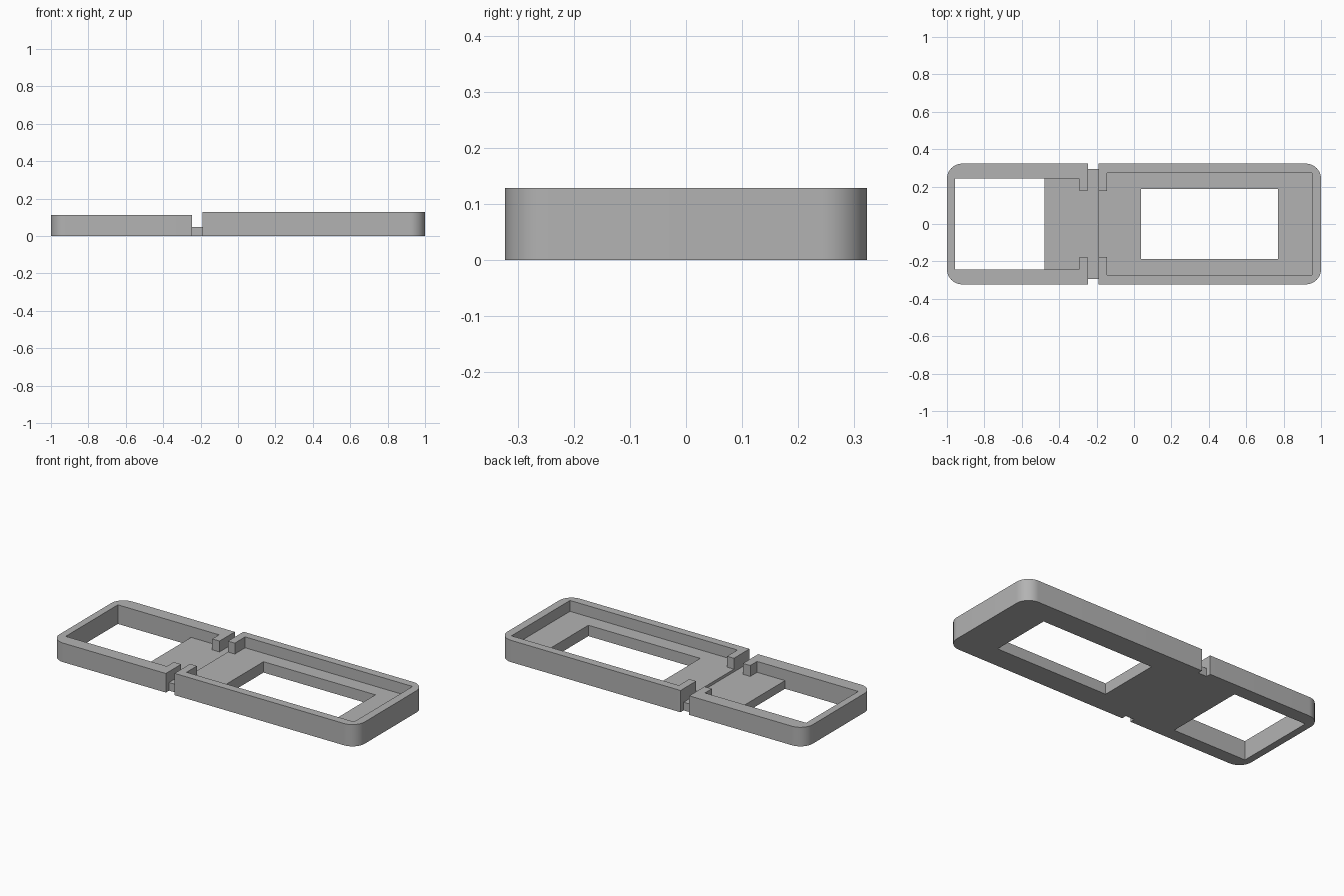
import bpy
import bmesh
import math

old = bpy.data.objects.get("Cube")
if old:
    bpy.data.objects.remove(old, do_unlink=True)

U = 1 / 62                      # design unit
LOW, HIGH = 7 * U, 8 * U        # rim heights of the small and large tray
FLOOR_LOW, FLOOR_HIGH = 3 * U, 4 * U
HALF = 20 * U                   # half depth
GAP_A, GAP_B = -0.247, -0.19    # hinge gap between the trays
TOP = 0.3                       # above everything

gray = bpy.data.materials.new("plain gray")
gray.use_nodes = True
tint = (0.45, 0.45, 0.45, 1)
gray.diffuse_color = tint
gray.node_tree.nodes["Principled BSDF"].inputs["Base Color"].default_value = tint


def box(name, x, y, z, radius=0):
    """Box from ranges, with optional rounded upright edges."""
    bm = bmesh.new()
    bmesh.ops.create_cube(bm, size=1)
    for v in bm.verts:
        for i, (a, b) in enumerate((x, y, z)):
            v.co[i] = b if v.co[i] > 0 else a
    if radius:
        upright = [e for e in bm.edges
                   if abs(e.verts[0].co.z - e.verts[1].co.z) > 0.01]
        bmesh.ops.bevel(bm, geom=upright, offset=radius, segments=14,
                        profile=0.5, affect='EDGES')
    mesh = bpy.data.meshes.new(name)
    bm.to_mesh(mesh)
    bm.free()
    obj = bpy.data.objects.new(name, mesh)
    bpy.context.collection.objects.link(obj)
    return obj


def carve(body, x, y, z):
    """Remove a box from the body."""
    cutter = box("cutter", x, y, z)
    cutter.hide_render = True
    mod = body.modifiers.new("carve", 'BOOLEAN')
    mod.operation, mod.solver, mod.object = 'DIFFERENCE', 'EXACT', cutter
    bpy.context.view_layer.objects.active = body
    bpy.ops.object.modifier_apply(modifier=mod.name)
    bpy.data.objects.remove(cutter, do_unlink=True)


def sym(w):
    return (-w, w)


body = box("hinged_tray", (-1, 1), sym(HALF), (0, HIGH), 5 * U)

# Small tray: lower rim, pocket, lip opening and window
carve(body, (-1.1, GAP_B), sym(1), (LOW, TOP))
carve(body, (-0.958, -0.295), sym(0.244), (FLOOR_LOW, TOP))
carve(body, (-0.31, -0.22), sym(0.18), (FLOOR_LOW, TOP))
carve(body, (-0.958, -0.478), sym(0.244), (-0.1, TOP))

# Large tray: pocket, lip opening and window
carve(body, (-0.145, 0.952), sym(0.274), (FLOOR_HIGH, TOP))
carve(body, (-0.22, -0.13), sym(0.177), (FLOOR_HIGH, TOP))
carve(body, (0.037, 0.77), sym(0.186), (-0.1, TOP))

# Hinge strip: thin web with shallow side notches
carve(body, (GAP_A, GAP_B), sym(1), (FLOOR_LOW, TOP))
for side in (-1, 1):
    carve(body, (GAP_A, GAP_B), sorted((side * 0.293, side)), (-0.1, TOP))

body.data.materials.clear()
body.data.materials.append(gray)
for poly in body.data.polygons:
    poly.material_index = 0
bpy.ops.object.select_all(action='DESELECT')
body.select_set(True)
bpy.context.view_layer.objects.active = body
bpy.ops.object.shade_smooth_by_angle(angle=math.radians(30))
